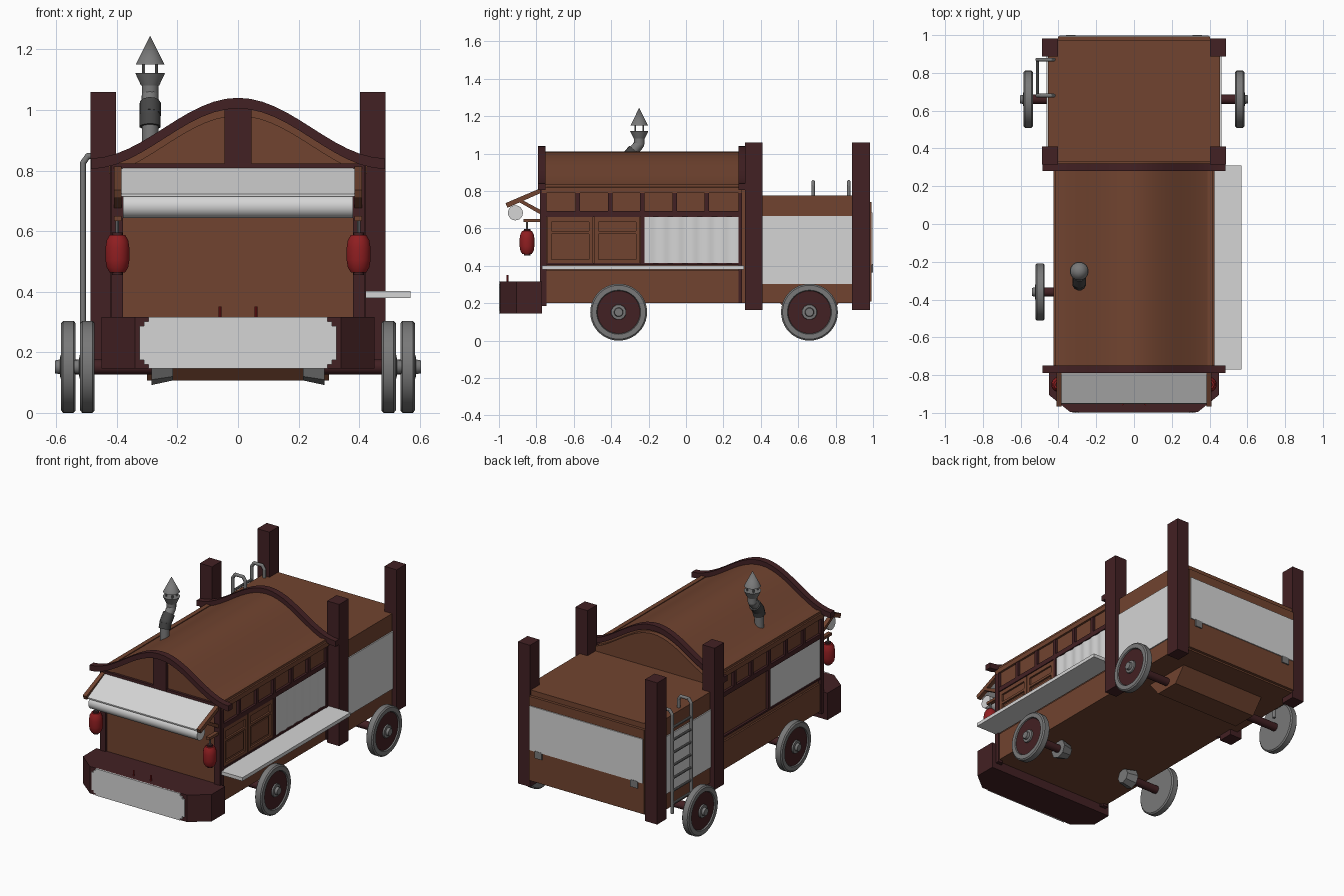
import bpy, bmesh, math
from mathutils import Vector

if "Cube" in bpy.data.objects:
    bpy.data.objects.remove(bpy.data.objects["Cube"])

def material(name, c):
    m = bpy.data.materials.new(name)
    m.diffuse_color = (*c, 1)
    m.use_nodes = True
    m.node_tree.nodes["Principled BSDF"].inputs["Base Color"].default_value = m.diffuse_color
    return m

WOOD = material("brown wood", (0.165, 0.057, 0.029))
DARK = material("dark maroon wood", (0.055, 0.015, 0.017))
PALE = material("pale panel", (0.66, 0.66, 0.66))
METAL = material("grey metal", (0.19, 0.19, 0.19))
SOOT = material("dark metal", (0.06, 0.06, 0.06))
RED = material("lantern red", (0.28, 0.013, 0.015))

def finish(name, bm, mat):
    bmesh.ops.recalc_face_normals(bm, faces=bm.faces)
    me = bpy.data.meshes.new(name)
    bm.to_mesh(me)
    bm.free()
    me.materials.append(mat)
    me.shade_smooth()
    me.set_sharp_from_angle(angle=math.radians(35))
    ob = bpy.data.objects.new(name, me)
    bpy.context.collection.objects.link(ob)
    return ob

def prism(name, pts, axis, a, b, mat):
    """Extrude a 2D outline along an axis; pts are the other two coordinates in xyz order."""
    bm = bmesh.new()
    def vert(p, h):
        c = list(p)
        c.insert("xyz".index(axis), h)
        return bm.verts.new(c)
    lo, hi = [vert(p, a) for p in pts], [vert(p, b) for p in pts]
    bm.faces.new(lo)
    bm.faces.new(hi[::-1])
    for i in range(len(pts)):
        j = (i + 1) % len(pts)
        bm.faces.new((lo[i], lo[j], hi[j], hi[i]))
    return finish(name, bm, mat)

def box(name, x0, x1, y0, y1, z0, z1, mat):
    return prism(name, [(x0, y0), (x1, y0), (x1, y1), (x0, y1)], "z", z0, z1, mat)

def lathe(name, profile, loc, axis, mat, n=24):
    """Revolve (radius, height) points around an axis through loc."""
    bm = bmesh.new()
    w = Vector(axis).normalized()
    u = w.orthogonal().normalized()
    v = w.cross(u)
    rings = []
    for r, h in profile:
        c = Vector(loc) + w * h
        if r == 0:
            rings.append([bm.verts.new(c)] * n)
        else:
            rings.append([bm.verts.new(c + r * (u * math.cos(t) + v * math.sin(t)))
                          for t in (2 * math.pi * i / n for i in range(n))])
    for A, B in zip(rings, rings[1:]):
        for i in range(n):
            j = (i + 1) % n
            f = list(dict.fromkeys((A[i], A[j], B[j], B[i])))
            if len(f) > 2:
                bm.faces.new(f)
    return finish(name, bm, mat)

def rod(name, p0, p1, r, mat, n=16, r1=None):
    d = Vector(p1) - Vector(p0)
    return lathe(name, [(0, 0), (r, 0), (r if r1 is None else r1, d.length), (0, d.length)], p0, d, mat, n)

def tube(name, pts, r, mat):
    """Bent pipe: a rod for each leg and a ball at each bend."""
    for p, q in zip(pts, pts[1:]):
        rod(name, p, q, r, mat, 12)
    for p in pts[1:-1]:
        ball = [(r * math.sin(math.pi * i / 6) if 0 < i < 6 else 0, -r * math.cos(math.pi * i / 6)) for i in range(7)]
        lathe(name + "_bend", ball, p, (0, 0, 1), mat, 12)

def bell(x, base):
    return base + 0.1 * (1 + math.cos(math.pi * x / 0.49))

def span(w, n=24):
    return [-w + 2 * w * i / n for i in range(n + 1)]

# Main cabin, curved roof and the arched end trims
prism("cabin_body", [(-0.405, 0.2), (0.405, 0.2)] + [(x, bell(x, 0.79)) for x in span(0.405)[::-1]],
      "y", -0.765, 0.33, WOOD)
prism("roof", [(x, bell(x, 0.81)) for x in span(0.425)] + [(x, bell(x, 0.78)) for x in span(0.425)[::-1]],
      "y", -0.77, 0.3, WOOD)
for name, y in (("front_roof_trim", -0.79), ("back_roof_trim", 0.28)):
    prism(name, [(x, bell(x, 0.84)) for x in span(0.485)] + [(x, bell(x, 0.805)) for x in span(0.485)[::-1]],
          "y", y, y + 0.04, DARK)
box("gable_post", -0.045, 0.045, -0.782, -0.76, 0.815, 1.01, DARK)
box("gable_sill", -0.42, 0.42, -0.78, -0.76, 0.808, 0.824, DARK)

# Cabin side frames, windows and panels
for s in (-1, 1):
    def side(name, y0, y1, z0, z1, mat, out=0.42):
        box(name, s * 0.39, s * out, y0, y1, z0, z1, mat)
    side("front_corner_post", -0.775, -0.745, 0.185, 0.82, DARK, 0.423)
    box("front_corner_post_face", s * 0.38, s * 0.42, -0.78, -0.76, 0.185, 0.82, DARK)
    side("back_corner_post", 0.28, 0.3, 0.2, 0.82, DARK)
    side("window_sill", -0.76, 0.3, 0.662, 0.692, DARK)
    side("window_head", -0.76, 0.3, 0.797, 0.812, DARK)
    side("eave_board", -0.76, 0.3, 0.812, 0.835, WOOD, 0.418)
    side("lower_rail", -0.76, 0.3, 0.405, 0.416, DARK)
    side("lower_skirt", -0.745, 0.28, 0.2, 0.375, WOOD, 0.415)
    side("middle_post", -0.242, -0.222, 0.41, 0.67, DARK)
    for y in (-0.58, -0.405, -0.235, -0.06, 0.11):
        side("window_post", y - 0.012, y + 0.012, 0.69, 0.8, DARK)

# Panelled doors and curtain on the serving side, plain panel on the other
for y0 in (-0.742, -0.49):
    y1 = y0 + 0.245
    for a, b, c, d in ((y0, y1, 0.416, 0.435), (y0, y1, 0.635, 0.66), (y0, y0 + 0.022, 0.435, 0.635),
                       (y1 - 0.022, y1, 0.435, 0.635), (y0, y1, 0.57, 0.585)):
        box("door_frame", 0.4, 0.416, a, b, c, d, WOOD)
    box("door_panel", 0.4, 0.411, y0 + 0.035, y1 - 0.035, 0.45, 0.558, WOOD)
ys = [-0.222 + 0.502 * i / 40 for i in range(41)]
prism("curtain", [(0.413 + 0.003 * math.sin(i * 1.0), y) for i, y in enumerate(ys)] + [(0.4, 0.28), (0.4, -0.222)],
      "z", 0.416, 0.662, PALE)
box("left_panel", -0.414, -0.4, -0.745, -0.242, 0.416, 0.662, PALE)
box("counter", 0.415, 0.57, -0.77, 0.31, 0.38, 0.402, PALE)

# Front bumper with a pale plate, notched at its corners
prism("front_bumper", [(-0.45, -0.77), (-0.45, -0.905), (-0.34, -0.994), (0.34, -0.994), (0.45, -0.905), (0.45, -0.77)],
      "z", 0.146, 0.316, DARK)
corner = [(0.325, 0.175), (0.31, 0.175), (0.31, 0.16), (0.295, 0.16), (0.295, 0.146)]
right = corner[::-1] + [(x, 0.462 - z) for x, z in corner]
prism("bumper_plate", right + [(-x, z) for x, z in right[::-1]], "y", -1.0, -0.99, PALE)
for x in (-0.06, 0.06):
    rod("bumper_peg", (x, -0.955, 0.31), (x, -0.955, 0.352), 0.005, RED, 8)

# Front awning with its roll, rafters, struts and lanterns
prism("awning", [(-0.77, 0.812), (-0.95, 0.722), (-0.95, 0.714), (-0.77, 0.802)], "x", -0.385, 0.385, PALE)
rod("awning_roll", (-0.38, -0.912, 0.683), (0.38, -0.912, 0.683), 0.04, PALE, 24)
for s in (-1, 1):
    a, b = s * 0.385, s * 0.41
    prism("awning_rafter", [(-0.77, 0.818), (-0.965, 0.735), (-0.955, 0.71), (-0.77, 0.792)], "x", a, b, WOOD)
    prism("awning_strut", [(-0.77, 0.695), (-0.895, 0.762), (-0.9, 0.745), (-0.77, 0.67)], "x", a, b, WOOD)
    box("lantern_arm", a, b, -0.87, -0.77, 0.633, 0.65, WOOD)
    x = s * 0.398
    rod("lantern_cord", (x, -0.85, 0.58), (x, -0.85, 0.64), 0.006, METAL, 8)
    lathe("lantern", [(0, 0.462), (0.026, 0.464), (0.036, 0.48), (0.04, 0.505), (0.04, 0.545),
                      (0.036, 0.57), (0.026, 0.587), (0, 0.589)], (x, -0.85, 0), (0, 0, 1), RED, 20)
    for z in (0.455, 0.587):
        rod("lantern_cap", (x, -0.85, z), (x, -0.85, z + 0.009), 0.018, DARK, 12)

# Rear box with corner posts and panels
box("rear_box", -0.455, 0.455, 0.33, 0.975, 0.2, 0.775, WOOD)
for s in (-1, 1):
    for name, y in (("rear_box_front_post", 0.315), ("rear_box_back_post", 0.888)):
        box(name, s * 0.402, s * 0.487, y, y + 0.095, 0.165, 1.06, DARK)
    box("rear_side_panel", s * 0.45, s * 0.462, 0.41, 0.888, 0.302, 0.665, PALE)
    box("tailgate_hinge", s * 0.31, s * 0.36, 0.985, 1.0, 0.365, 0.41, METAL)
box("tailgate", -0.402, 0.402, 0.97, 0.992, 0.21, 0.742, WOOD)
box("tailgate_panel", -0.395, 0.395, 0.985, 0.998, 0.405, 0.685, PALE)

# Ladder hooked over the left wall
for y in (0.68, 0.87):
    tube("ladder_rail", [(-0.512, y, 0.2), (-0.512, y, 0.825), (-0.495, y, 0.848),
                         (-0.44, y, 0.848), (-0.425, y, 0.825), (-0.425, y, 0.77)], 0.01, METAL)
for i in range(7):
    z = 0.26 + 0.08 * i
    rod("ladder_rung", (-0.512, 0.68, z), (-0.512, 0.87, z), 0.008, METAL, 10)

# Wheels, axles and hubs
for y, x in ((-0.36, 0.497), (0.66, 0.56)):
    for s in (-1, 1):
        c, out = (s * x, y, 0.152), (s, 0, 0)
        lathe("wheel", [(0, -0.024), (0.144, -0.024), (0.152, -0.017), (0.152, 0.017), (0.144, 0.024),
                        (0.118, 0.024), (0.114, 0.012), (0, 0.012)], c, out, METAL, 40)
        lathe("wheel_disc", [(0.114, 0.01), (0.114, 0.017), (0, 0.017)], c, out, DARK, 40)
        lathe("wheel_hub", [(0.042, 0.015), (0.04, 0.026), (0.025, 0.028), (0.022, 0.044), (0, 0.044)], c, out, METAL, 12)
        rod("axle", (s * 0.25, y, 0.152), (s * (x - 0.02), y, 0.152), 0.025, DARK, 16)
        if y < 0:
            rod("inner_hub", (s * 0.215, y, 0.152), (s * 0.285, y, 0.152), 0.045, METAL, 8, 0.06)
prism("rear_axle_box", [(0.5, 0.205), (0.58, 0.107), (0.74, 0.107), (0.82, 0.205)], "x", -0.3, 0.3, WOOD)

# Chimney with bent pipe, collar and cone cap
cx, cy = -0.29, -0.25
tube("chimney_pipe", [(cx, -0.32, 0.84), (cx, -0.315, 0.95), (cx, -0.285, 1.01), (cx, cy, 1.05), (cx, cy, 1.1)], 0.028, METAL)
tube("chimney_elbow", [(cx, -0.318, 0.945), (cx, -0.308, 0.98), (cx, -0.275, 1.02)], 0.036, SOOT)
lathe("chimney_collar", [(0, 1.08), (0.03, 1.08), (0.05, 1.122), (0, 1.122)], (cx, cy, 0), (0, 0, 1), METAL, 20)
for i in range(4):
    t = math.pi * (0.25 + i / 2)
    px, py = cx + 0.03 * math.cos(t), cy + 0.03 * math.sin(t)
    rod("cap_support", (px, py, 1.12), (px, py, 1.155), 0.005, METAL, 8)
lathe("chimney_cap", [(0, 1.15), (0.048, 1.15), (0, 1.245)], (cx, cy, 0), (0, 0, 1), METAL, 20)
